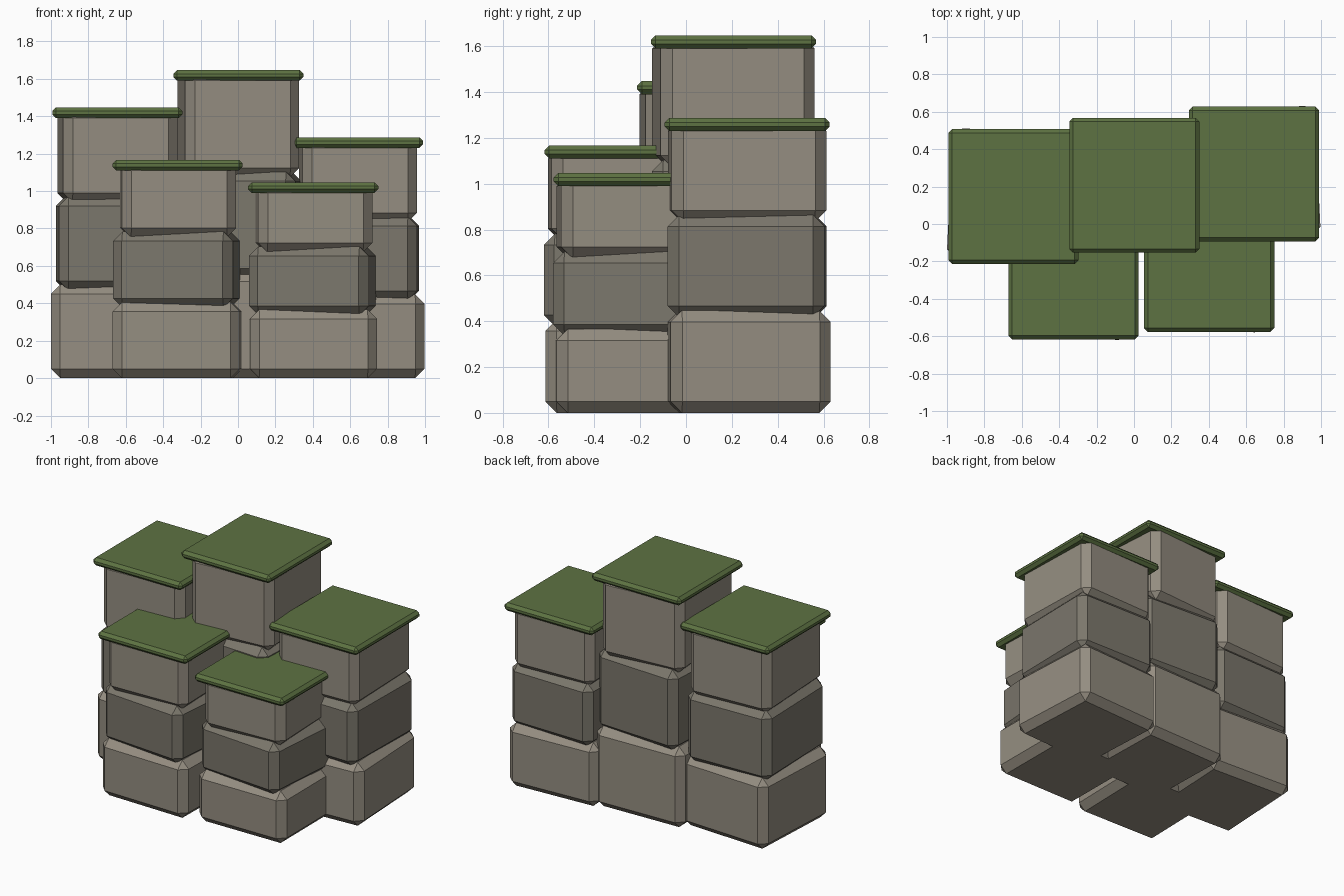
import bpy, bmesh
from math import radians
from mathutils import Matrix

if "Cube" in bpy.data.objects:
    bpy.data.objects.remove(bpy.data.objects["Cube"])


def material(name, rgb):
    m = bpy.data.materials.new(name)
    m.diffuse_color = (*rgb, 1)
    m.use_nodes = True
    m.node_tree.nodes["Principled BSDF"].inputs["Base Color"].default_value = m.diffuse_color
    return m


STONE = material("stone", (0.30, 0.27, 0.22))
DARK_STONE = material("dark_stone", (0.20, 0.185, 0.15))
GRASS = material("grass", (0.11, 0.17, 0.055))


def chamfered_box(name, x, y, z0, z1, width, depth, chamfer, turn, mat):
    """Box with every edge cut by one flat chamfer, turned about z."""
    bm = bmesh.new()
    bmesh.ops.create_cube(bm, size=1)
    bmesh.ops.scale(bm, vec=(width, depth, z1 - z0), verts=bm.verts)
    bmesh.ops.bevel(bm, geom=bm.edges[:], offset=chamfer, segments=1,
                    affect='EDGES', profile=0.5)
    bm.transform(Matrix.Translation((x, y, (z0 + z1) / 2))
                 @ Matrix.Rotation(radians(turn), 4, 'Z'))
    mesh = bpy.data.meshes.new(name)
    bm.to_mesh(mesh)
    bm.free()
    mesh.materials.append(mat)
    obj = bpy.data.objects.new(name, mesh)
    bpy.context.collection.objects.link(obj)


# column: centre x, centre y, height, turn of each layer
columns = {
    "back_left": (-0.645, 0.147, 1.41, (-2.9, 1.6, 3.0)),
    "back_middle": (0.002, 0.207, 1.61, (1.5, -3.0, 4.0)),
    "back_right": (0.642, 0.267, 1.25, (2.9, -1.0, 1.8)),
    "front_left": (-0.323, -0.257, 1.13, (-1.3, -4.8, 1.5)),
    "front_right": (0.402, -0.217, 1.01, (0.3, -4.5, 2.2)),
}
# layer: name, width, depth, material
layers = [("base_rock", 0.68, 0.70, STONE),
          ("middle_rock", 0.642, 0.684, DARK_STONE),
          ("upper_rock", 0.612, 0.675, STONE)]

for place, (x, y, height, turns) in columns.items():
    step = height / 3
    # three stacked rocks, each overlapping the next a little
    for i, ((part, w, d, mat), turn) in enumerate(zip(layers, turns)):
        chamfered_box(f"{place}_{part}", x, y, i * step, (i + 1) * step + 0.03,
                      w, d, 0.05, turn, mat)
    # grass slab on top
    chamfered_box(f"{place}_grass_cap", x, y, height - 0.02, height + 0.037,
                  0.696, 0.72, 0.02, 0, GRASS)
